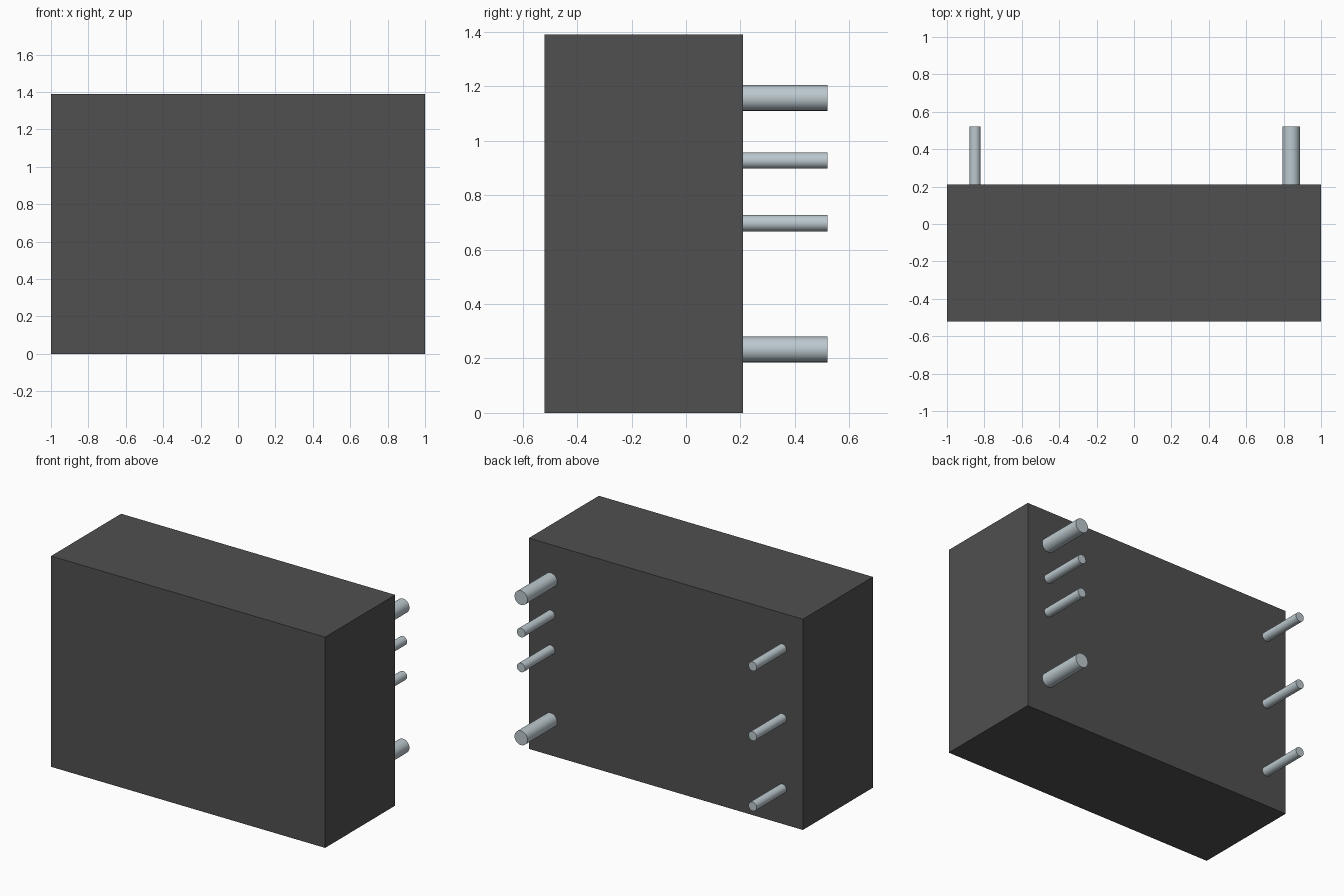
import bpy
import math

if "Cube" in bpy.data.objects:
    bpy.data.objects.remove(bpy.data.objects["Cube"])


def make_material(name, color):
    mat = bpy.data.materials.new(name)
    mat.use_nodes = True
    mat.diffuse_color = (*color, 1)
    mat.node_tree.nodes["Principled BSDF"].inputs["Base Color"].default_value = (*color, 1)
    return mat


dark_plastic = make_material("dark grey plastic", (0.08, 0.08, 0.08))
pin_metal = make_material("pale blue grey metal", (0.5, 0.58, 0.62))

FRONT, BACK, PIN_END, HEIGHT = -0.52, 0.21, 0.52, 1.39

# Housing block
bpy.ops.mesh.primitive_cube_add(size=1, location=(0, (FRONT + BACK) / 2, HEIGHT / 2))
housing = bpy.context.object
housing.name = "housing"
housing.scale = (2, BACK - FRONT, HEIGHT)
bpy.ops.object.transform_apply(location=False, rotation=False, scale=True)
housing.data.materials.append(dark_plastic)


# Round pins standing out of the back face
def add_pin(name, x, z, radius):
    bpy.ops.mesh.primitive_cylinder_add(
        vertices=32, radius=radius, depth=PIN_END - BACK,
        location=(x, (BACK + PIN_END) / 2, z), rotation=(math.pi / 2, 0, 0))
    pin = bpy.context.object
    pin.name = name
    pin.data.materials.append(pin_metal)
    bpy.ops.object.shade_smooth_by_angle(angle=math.radians(30))


THICK, THIN = 0.047, 0.03
LEVELS = {"top": 1.157, "upper": 0.927, "middle": 0.697, "bottom": 0.233}

for level, z in LEVELS.items():
    add_pin(f"left_{level}_pin", 0.84, z, THICK if level in ("top", "bottom") else THIN)
for level in ("top", "middle", "bottom"):
    add_pin(f"right_{level}_pin", -0.85, LEVELS[level], THIN)
